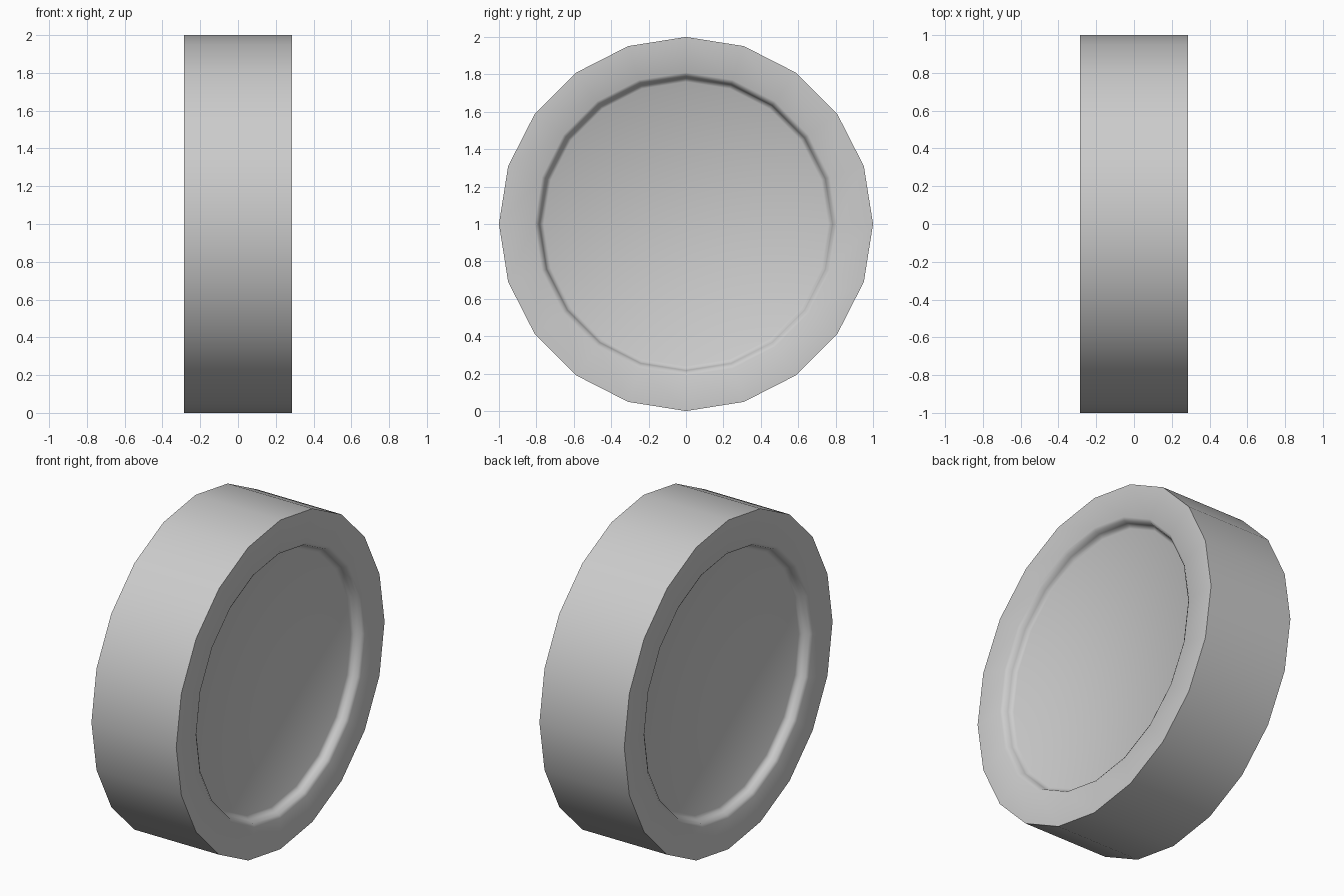
import bpy, bmesh, math

if "Cube" in bpy.data.objects:
    bpy.data.objects.remove(bpy.data.objects["Cube"])

SIDES = 20
# (radius, half-width position) from outer edge inward to the recessed floor
PROFILE = [(1.0, 0.285), (0.81, 0.285), (0.792, 0.274), (0.783, 0.25),
           (0.777, 0.235), (0.76, 0.225)]


def ring(bm, r, x):
    return [bm.verts.new((x, r * math.sin(2 * math.pi * i / SIDES),
                          1 + r * math.cos(2 * math.pi * i / SIDES)))
            for i in range(SIDES)]


def bridge(bm, a, b):
    for i in range(SIDES):
        j = (i + 1) % SIDES
        bm.faces.new((a[i], a[j], b[j], b[i]))


bm = bmesh.new()

# Both side faces, each with a shallow rounded recess
outer = []
for side in (-1, 1):
    rings = [ring(bm, r, side * x) for r, x in PROFILE]
    for a, b in zip(rings, rings[1:]):
        bridge(bm, a, b)
    bm.faces.new(rings[-1])
    outer.append(rings[0])

# Tread around the rim
bridge(bm, *outer)
bmesh.ops.recalc_face_normals(bm, faces=bm.faces)

mesh = bpy.data.meshes.new("wheel")
bm.to_mesh(mesh)
bm.free()
wheel = bpy.data.objects.new("wheel", mesh)
bpy.context.collection.objects.link(wheel)
bpy.context.view_layer.objects.active = wheel
wheel.select_set(True)
bpy.ops.object.shade_smooth_by_angle(angle=math.radians(60))
